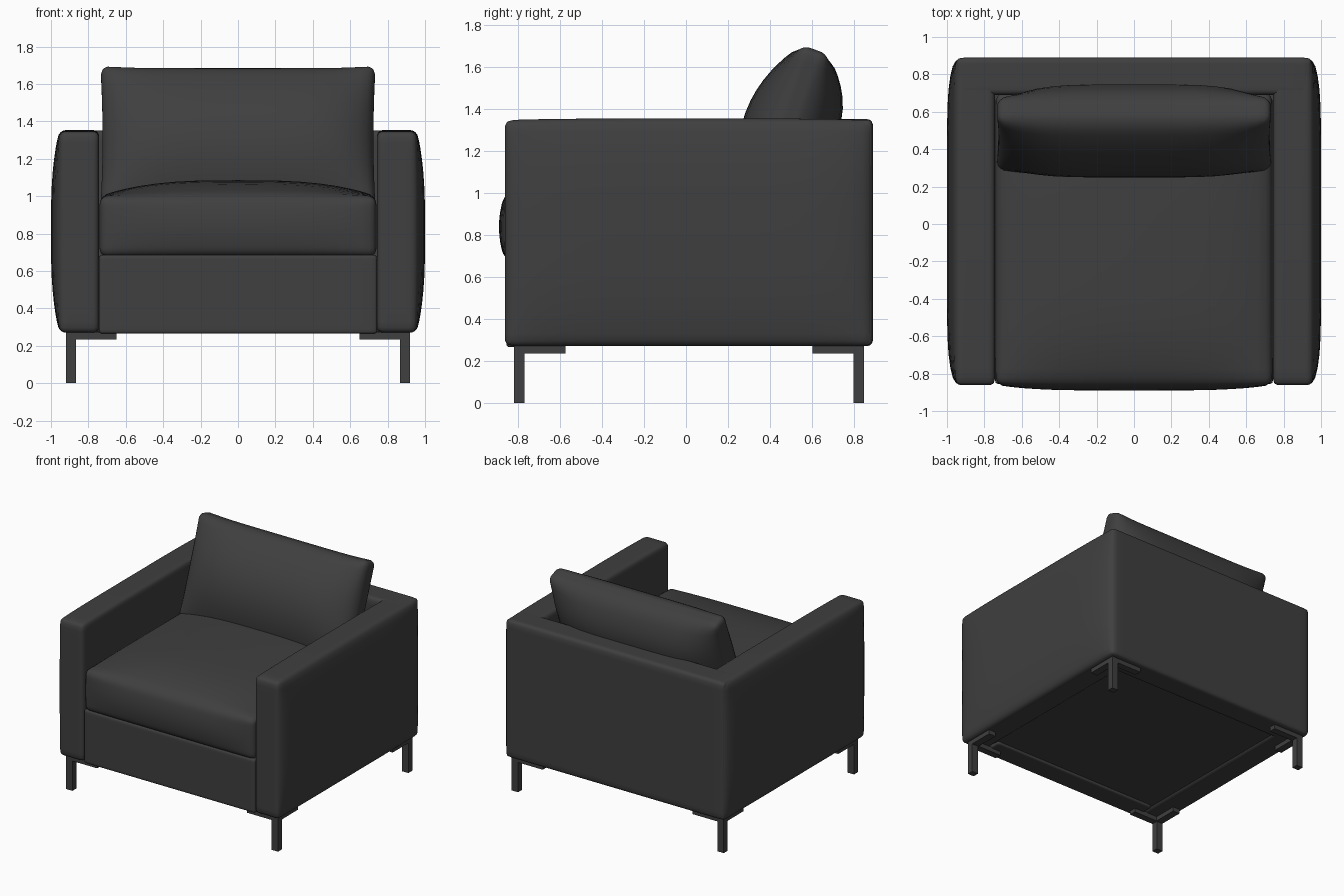
import bpy, bmesh, math
from mathutils import Vector, Matrix

if "Cube" in bpy.data.objects:
    bpy.data.objects.remove(bpy.data.objects["Cube"])

fabric = bpy.data.materials.new("charcoal grey")
fabric.diffuse_color = (0.05, 0.05, 0.05, 1)
fabric.use_nodes = True
fabric.node_tree.nodes["Principled BSDF"].inputs["Base Color"].default_value = fabric.diffuse_color


def soft_box(name, lo, hi, r, deform=None, cuts=19, matrix=None):
    """Rounded box between two corners; deform(p, u) shifts each point,
    where u is its position in the box from -1 to 1."""
    lo, hi = Vector(lo), Vector(hi)
    mid, half = (lo + hi) / 2, (hi - lo) / 2
    bm = bmesh.new()
    bmesh.ops.create_cube(bm, size=2)
    if cuts:
        bmesh.ops.subdivide_edges(bm, edges=bm.edges[:], cuts=cuts, use_grid_fill=True)
    for v in bm.verts:
        # grid lines crowd towards the edges, where the rounding happens
        p = Vector([math.sin(c * math.pi / 2) * h for c, h in zip(v.co, half)])
        if r:
            core = Vector([max(-(h - r), min(h - r, c)) for c, h in zip(p, half)])
            p = core + (p - core).normalized() * r
        u = Vector([c / h for c, h in zip(p, half)])
        p += mid
        if deform:
            p = deform(p, u)
        v.co = matrix @ p if matrix else p
    bmesh.ops.recalc_face_normals(bm, faces=bm.faces[:])
    me = bpy.data.meshes.new(name)
    bm.to_mesh(me)
    bm.free()
    me.materials.append(fabric)
    ob = bpy.data.objects.new(name, me)
    bpy.context.collection.objects.link(ob)
    bpy.context.view_layer.objects.active = ob
    ob.select_set(True)
    bpy.ops.object.shade_smooth_by_angle(angle=math.radians(40))
    ob.select_set(False)
    return ob


# Arms, padded on the outer side
for side, label in ((-1, "left"), (1, "right")):
    def pad(p, u, s=side):
        out = max(0, u.x * s)
        p.x += s * 0.045 * out * (1 - abs(u.z) ** 3) * (1 - abs(u.y) ** 8)
        p.z += 0.008 * max(0, u.z) * (1 - u.y ** 4)
        return p
    xs = sorted((side * 0.742, side * 0.955))
    soft_box(label + "_arm", (xs[0], -0.862, 0.27), (xs[1], 0.885, 1.345), 0.035, pad)

# Back panel, running across behind the arms
soft_box("back_panel", (-0.95, 0.69, 0.27), (0.95, 0.89, 1.35), 0.03)

# Base with front rail
soft_box("base", (-0.76, -0.72, 0.285), (0.76, 0.75, 0.68), 0, cuts=0)
soft_box("front_rail", (-0.742, -0.855, 0.265), (0.742, -0.68, 0.685), 0.015)


# Seat cushion with crowned top and bulging front
def crown(p, u):
    p.z += 0.085 * max(0, u.z) * (1 - abs(u.x) ** 3) * (1 - u.y ** 4)
    p.y -= 0.03 * max(0, -u.y) * (1 - u.x ** 4) * (1 - u.z ** 2)
    return p


soft_box("seat_cushion", (-0.74, -0.86, 0.675), (0.74, 0.70, 1.0), 0.045, crown)


# Back cushion, plump in the middle and leaning back
def plump(p, u):
    full = (1 - abs(u.x) ** 5) * (1 - u.z ** 2)
    p.y += u.y * (0.135 if u.y < 0 else 0.155 + 0.06 * u.z) * full
    p.z += 0.015 * u.z * abs(u.x) ** 6
    p.x *= 1 - 0.015 * (1 - u.z ** 2)
    return p


lean = Matrix.Translation((0, 0.48, 1.31)) @ Matrix.Rotation(math.radians(-20), 4, 'X')
soft_box("back_cushion", (-0.735, -0.075, -0.385), (0.735, 0.075, 0.385), 0.05, plump, matrix=lean)

# Legs with L-shaped mounting plates
for sx, lx in ((-1, "left"), (1, "right")):
    for sy, yc, ly in ((-1, -0.793, "front"), (1, 0.822, "back")):
        def bar(name, dx, dy, z0, z1):
            xs = sorted((sx * 0.92, sx * (0.92 - dx)))
            ys = sorted((yc + sy * 0.025, yc + sy * (0.025 - dy)))
            soft_box(name, (xs[0], ys[0], z0), (xs[1], ys[1], z1), 0, cuts=0)
        tag = ly + "_" + lx
        bar(tag + "_leg", 0.055, 0.05, 0, 0.27)
        bar(tag + "_side_plate", 0.06, 0.245, 0.235, 0.272)
        bar(tag + "_cross_plate", 0.27, 0.055, 0.234, 0.273)
